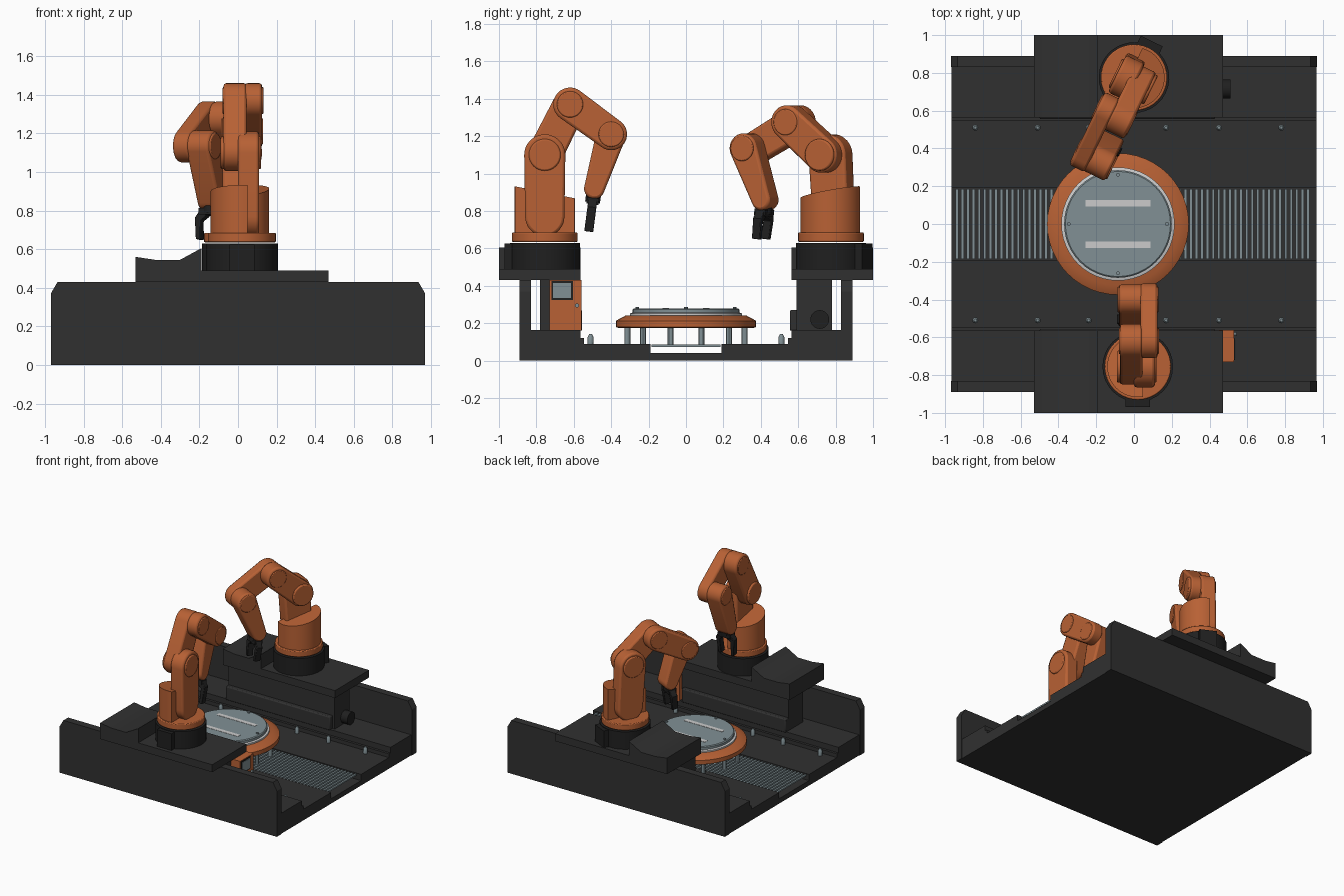
import bpy, bmesh, math
from mathutils import Matrix, Vector

if "Cube" in bpy.data.objects:
    bpy.data.objects.remove(bpy.data.objects["Cube"])


def material(name, rgb):
    m = bpy.data.materials.new(name)
    m.diffuse_color = (*rgb, 1)
    m.use_nodes = True
    m.node_tree.nodes["Principled BSDF"].inputs["Base Color"].default_value = m.diffuse_color
    return m


ORANGE = material("orange_paint", (0.48, 0.12, 0.035))
DARK = material("dark_metal", (0.03, 0.03, 0.03))
BLACK = material("black_metal", (0.014, 0.014, 0.014))
STEEL = material("steel", (0.22, 0.28, 0.30))
PALE = material("pale_metal", (0.55, 0.58, 0.56))


def finish(name, bm, mat, M=None, bevel=0):
    bmesh.ops.recalc_face_normals(bm, faces=bm.faces)
    me = bpy.data.meshes.new(name)
    bm.to_mesh(me)
    bm.free()
    me.materials.append(mat)
    ob = bpy.data.objects.new(name, me)
    bpy.context.collection.objects.link(ob)
    ob.matrix_world = M or Matrix()
    if bevel:
        b = ob.modifiers.new("edge_bevel", 'BEVEL')
        b.width, b.segments, b.limit_method = bevel, 2, 'ANGLE'
        b.angle_limit = math.radians(40)
    return ob


def prism(name, pts, axis, a, b, mat, M=None, bevel=0, lift=None):
    """Extrude a 2D outline along an axis from a to b; lift(v) may move the vertices."""
    bm = bmesh.new()
    rings = []
    for d in (a, b):
        ring = []
        for p in pts:
            co = list(p)
            co.insert('xyz'.index(axis), d)
            ring.append(bm.verts.new(co))
        rings.append(ring)
        bm.faces.new(ring)
    n = len(pts)
    for i in range(n):
        j = (i + 1) % n
        bm.faces.new((rings[0][i], rings[0][j], rings[1][j], rings[1][i]))
    if lift:
        for v in rings[1]:
            v.co.z += lift(v.co)
    return finish(name, bm, mat, M, bevel)


def box(name, x, y, z, mat, M=None, bevel=0):
    return prism(name, [(x[0], y[0]), (x[1], y[0]), (x[1], y[1]), (x[0], y[1])], 'z', *z, mat, M, bevel)


def arc(r, a0, a1, n, c=(0, 0)):
    steps = [math.radians(a0 + (a1 - a0) * i / n) for i in range(n + 1)]
    return [(c[0] + r * math.cos(t), c[1] + r * math.sin(t)) for t in steps]


def cyl(name, c, r, axis, a, b, mat, M=None, n=32, bevel=0):
    return prism(name, arc(r, 0, 360, n, c)[:-1], axis, a, b, mat, M, bevel)


def lathe(name, profile, c, mat, n=48):
    bm = bmesh.new()
    rings = [[bm.verts.new((c[0] + x, c[1] + y, z)) for x, y in arc(r, 0, 360, n)[:-1]] for r, z in profile]
    for lo, hi in zip(rings, rings[1:]):
        for i in range(n):
            j = (i + 1) % n
            bm.faces.new((lo[i], lo[j], hi[j], hi[i]))
    bm.faces.new(rings[0])
    bm.faces.new(rings[-1])
    return finish(name, bm, mat)


def link(name, p, q, r1, r2, x, M, bevel=0.014):
    """Arm link: two round ends at p and q (y, z), with thickness along x."""
    t = math.degrees(math.atan2(q[1] - p[1], q[0] - p[0]))
    pts = arc(r1, t + 90, t + 270, 18, p) + arc(r2, t - 90, t + 90, 18, q)
    return prism(name, pts, 'x', *x, ORANGE, M, bevel)


# Tray: stepped floor with a central channel, and two side walls
half = [(.19, .04), (.19, .09), (.545, .09), (.545, .12), (.565, .12), (.565, .165), (.86, .165), (.86, 0)]
prism("tray_floor", half + [(-y, z) for y, z in reversed(half)], 'x', -.965, .965, DARK)
wall = [(-.97, 0), (.97, 0), (.97, .37), (.935, .43), (-.935, .43), (-.97, .37)]
for s, side in ((-1, "front"), (1, "back")):
    prism(side + "_wall", wall, 'y', s * .83, s * .89, DARK)
    # Pedestal and overhanging platform with a sculpted raised end
    box(side + "_pedestal", (-.5, .45), sorted((s * .59, s * .78)), (.16, .44), DARK)
    box(side + "_pedestal_step", (-.5, .43), sorted((s * .555, s * .6)), (.16, .27), DARK, bevel=.008)
    top = [(-.53, .43), (.47, .43), (.47, .49), (-.19, .49), (-.19, .605), (-.30, .545), (-.43, .545), (-.53, .56)]
    prism(side + "_platform", top, 'y', s * .565, s, DARK)
    # Locating pegs along the floor
    for i, x in enumerate((-.84, -.51, -.24, .17, .45, .78)):
        lathe(f"{side}_peg_{i}", [(.016, .09), (.016, .125), (.008, .142)], (x, s * .51), STEEL, 12)

# Conveyor slats over the channel
for i in range(64):
    x = -.945 + i * .0295
    box(f"slat_{i}", (x, x + .015), (-.185, .185), (.074, .086), STEEL)

# Round work table on twelve legs
C = (-.085, 0)
lathe("table_ring", [(.36, .175), (.375, .18), (.375, .213), (.325, .24)], C, ORANGE)
lathe("table_rim", [(.30, .235), (.30, .252), (.29, .256)], C, PALE)
lathe("table_disk", [(.285, .25), (.285, .274), (.278, .28)], C, STEEL)
for i in range(12):
    a = math.radians(15 + 30 * i)
    p = (C[0] + .325 * math.cos(a), C[1] + .325 * math.sin(a))
    cyl(f"table_leg_{i}", p, .016, 'z', .075, .18, STEEL, n=12)
for i, (x, y) in enumerate(((.26, 0), (-.26, 0), (0, .26), (0, -.26))):
    cyl(f"table_bolt_{i}", (C[0] + x, y), .01, 'z', .27, .288, STEEL, n=10)
for s in (-1, 1):
    y0, y1 = sorted((s * .092, s * .126))
    box("table_guide_strip", (C[0] - .172, C[0] + .172), (y0, y1), (.275, .282), PALE)

# Control box with screen and button; drive motor on the opposite pedestal
box("control_box", (.45, .53), (-.73, -.56), (.16, .43), ORANGE)
box("control_screen_frame", (.52, .534), (-.72, -.605), (.325, .425), BLACK)
box("control_screen", (.52, .538), (-.71, -.615), (.335, .415), STEEL)
cyl("control_button", (-.583, .295), .011, 'x', .52, .542, STEEL, n=12)
cyl("drive_motor", (.715, .22), .05, 'x', .44, .51, BLACK)


def robot(tag, loc, yaw, shoulder, elbow, wrist, tool, tip):
    """Six-axis arm; local forward is +y, joints are (y, z)."""
    M = Matrix.Translation((*loc, 0)) @ Matrix.Rotation(math.radians(yaw), 4, 'Z')
    # Base, turntable and cut-away collar
    cyl(tag + "_base", (0, 0), .187, 'z', .485, .63, BLACK, M)
    box(tag + "_base_connector", (-.065, .065), (-.215, -.1), (.485, .625), BLACK, M)
    cyl(tag + "_turntable", (0, 0), .176, 'z', .635, .685, ORANGE, M, 40, .006)
    prism(tag + "_collar", arc(.162, 80, 280, 28), 'z', .66, .90, ORANGE, M,
          lift=lambda v: -.2 * v.y)
    # Arm links with round joint hubs
    link(tag + "_column", (0, .77), shoulder, .105, .11, (-.02, .09), M)
    cyl(tag + "_shoulder_hub", shoulder, .085, 'x', -.11, .1, ORANGE, M, bevel=.008)
    link(tag + "_upper_arm", shoulder, elbow, .095, .09, (-.095, .025), M)
    cyl(tag + "_elbow_hub", elbow, .07, 'x', -.1, .112, ORANGE, M, bevel=.006)
    link(tag + "_forearm", elbow, wrist, .09, .085, (.015, .105), M)
    cyl(tag + "_wrist_hub", wrist, .068, 'x', -.108, .11, ORANGE, M, bevel=.006)
    link(tag + "_wrist", wrist, tool, .08, .055, (-.1, .03), M)
    # Gripper: tool frame with z pointing from the wrist end to the fingertips
    z = Vector((0, tip[0] - tool[0], tip[1] - tool[1]))
    reach = z.length
    z.normalize()
    x = Vector((1, 0, 0))
    G = Matrix((x, z.cross(x), z)).transposed().to_4x4()
    G = M @ Matrix.Translation((-.03, *tool)) @ G
    cyl(tag + "_gripper_palm", (0, 0), .04, 'z', .02, .075, BLACK, G, 20)
    box(tag + "_gripper_bar", (-.055, .055), (-.032, .032), (.05, .085), BLACK, G)
    claw = [(.015, .06), (.05, .055), (.08, .1), (.068, reach), (.042, reach), (.048, .115), (.015, .09)]
    for s in (-1, 1):
        prism(f"{tag}_finger_{'left' if s < 0 else 'right'}", [(s * a, b) for a, b in claw],
              'y', -.024, .024, BLACK, G, .004)


robot("front_robot", (.02, -.755), 0, (0, 1.10), (.135, 1.37), (.355, 1.21), (.265, .92), (.235, .69))
robot("back_robot", (0, .775), 154, (.02, 1.10), (.225, 1.275), (.48, 1.135), (.375, .86), (.40, .65))

# Smooth round surfaces, keep edges sharp
bpy.ops.object.select_all(action='SELECT')
bpy.context.view_layer.objects.active = bpy.data.objects["tray_floor"]
bpy.ops.object.shade_smooth_by_angle(angle=math.radians(30))
